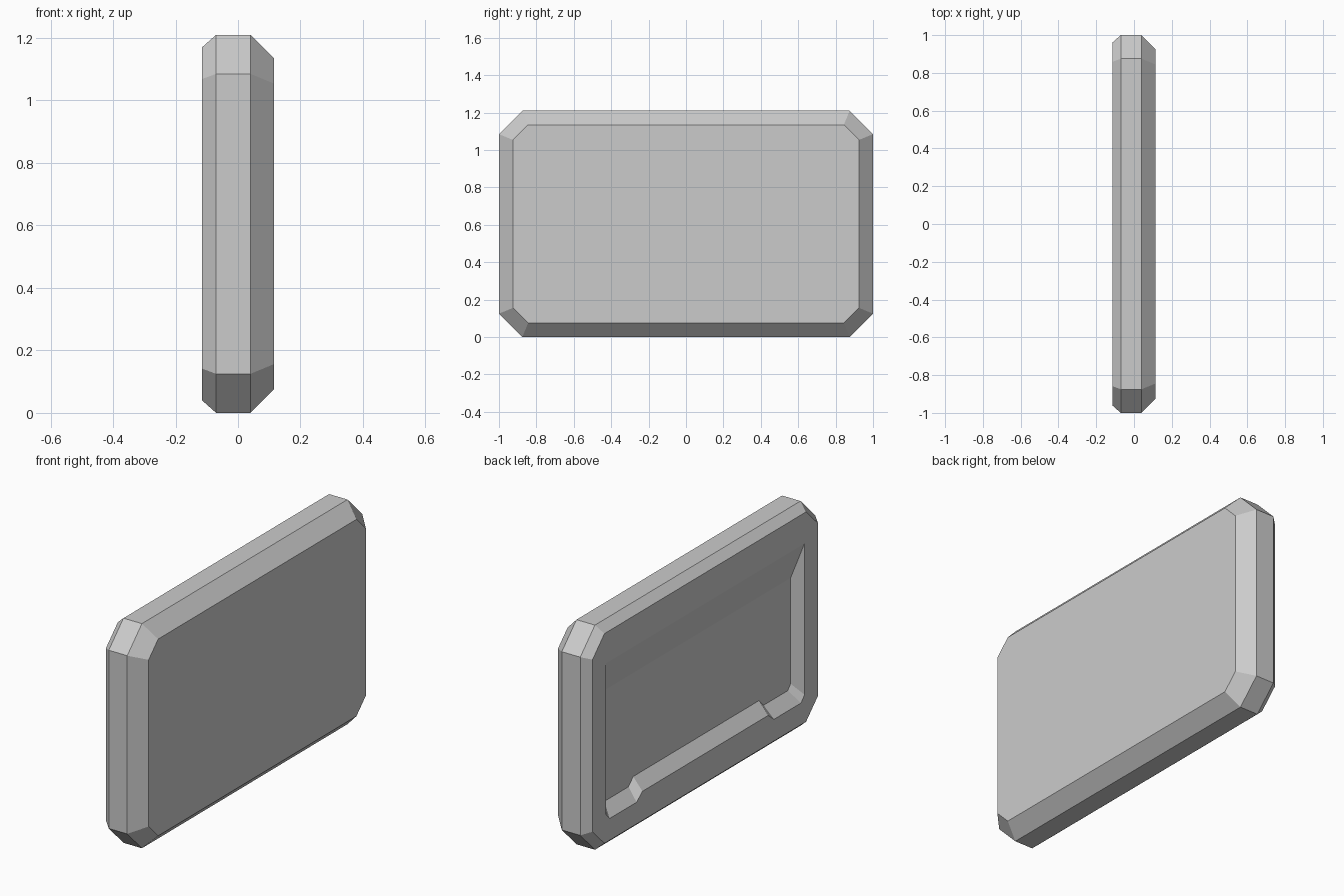
import bpy
import bmesh

cube = bpy.data.objects.get("Cube")
if cube:
    bpy.data.objects.remove(cube, do_unlink=True)

HALF_LENGTH, HEIGHT, CORNER = 1.0, 1.21, 0.125


def grey_material():
    mat = bpy.data.materials.new("plain_grey")
    colour = (0.6, 0.6, 0.6, 1)
    mat.use_nodes = True
    mat.diffuse_color = colour
    mat.node_tree.nodes["Principled BSDF"].inputs["Base Color"].default_value = colour
    return mat


def octagon(inset):
    """Cut-corner rectangle in (y, z), offset evenly inwards."""
    y = HALF_LENGTH - inset
    low, high = inset, HEIGHT - inset
    c = CORNER - 0.586 * inset
    return [(y, low + c), (y, high - c), (y - c, high), (c - y, high),
            (-y, high - c), (-y, low + c), (c - y, low), (y - c, low)]


def mirrored(half):
    """Close a half outline by mirroring it across y = 0."""
    return half + [(-y, z) for y, z in reversed(half)]


def ring(bm, x, outline):
    verts = [bm.verts.new((x, y, z)) for y, z in outline]
    n = len(verts)
    edges = [bm.edges.new((verts[i], verts[(i + 1) % n])) for i in range(n)]
    return verts, edges


def bridge(bm, a, b):
    n = len(a)
    for i in range(n):
        j = (i + 1) % n
        bm.faces.new((a[i], a[j], b[j], b[i]))


bm = bmesh.new()

# Bevelled slab: rings from the recessed side to the plain side
rings = [ring(bm, x, octagon(inset)) for x, inset in
         [(-0.115, 0.04), (-0.07, 0), (0.04, 0), (0.115, 0.075)]]
for (a, _), (b, _) in zip(rings, rings[1:]):
    bridge(bm, a, b)
bm.faces.new(rings[-1][0])

# Recess: sloped walls, raised sill at the bottom, long ramp at the top
rim = mirrored([(0.845, 1.005), (0.845, 0.19), (0.815, 0.157), (0.585, 0.157), (0.535, 0.197)])
floor = mirrored([(0.805, 0.82), (0.805, 0.25), (0.78, 0.222), (0.575, 0.222), (0.535, 0.262)])
rim_verts, rim_edges = ring(bm, -0.115, rim)
floor_verts, _ = ring(bm, -0.06, floor)
bridge(bm, rim_verts, floor_verts)
bm.faces.new(floor_verts)

# Flat border between the slab edge and the recess
bmesh.ops.triangle_fill(bm, edges=rings[0][1] + rim_edges, use_beauty=True, normal=(-1, 0, 0))
bmesh.ops.recalc_face_normals(bm, faces=bm.faces)

mesh = bpy.data.meshes.new("recessed_panel")
bm.to_mesh(mesh)
bm.free()
mesh.materials.append(grey_material())
bpy.context.collection.objects.link(bpy.data.objects.new("recessed_panel", mesh))
